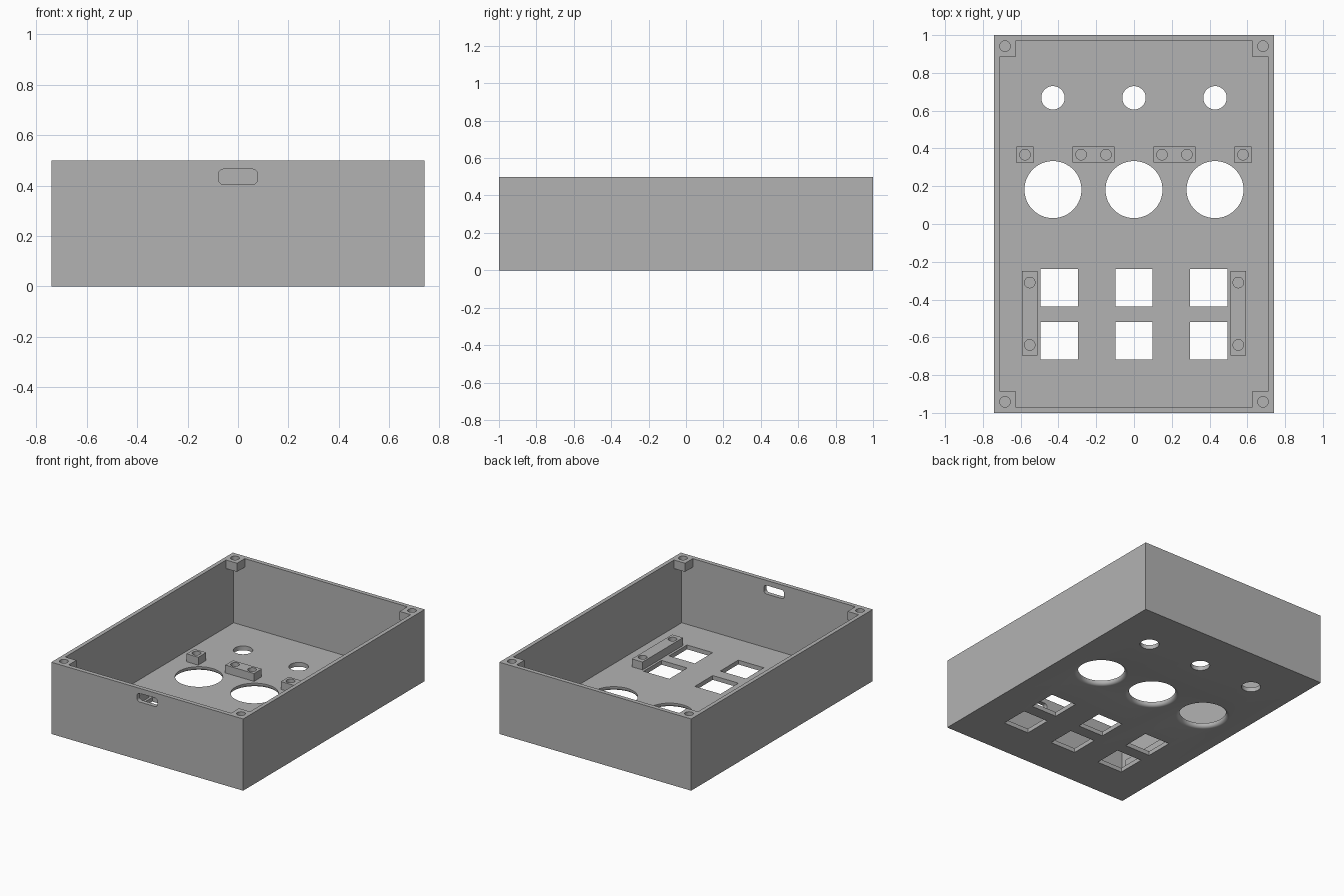
import bpy, bmesh
from math import cos, sin, pi, radians

if "Cube" in bpy.data.objects:
    bpy.data.objects.remove(bpy.data.objects["Cube"], do_unlink=True)

HX, HY, TOP = 0.74, 1.0, 0.5       # outer half sizes and height
IX, IY, FLOOR = 0.712, 0.97, 0.03  # cavity half sizes and floor level
PX, PY, POST = 0.627, 0.885, 0.44  # corner boss inner edges and underside
SCREW = 0.028

grey = bpy.data.materials.new("plain grey")
grey.use_nodes = True
grey.diffuse_color = (0.45, 0.45, 0.45, 1)
grey.node_tree.nodes["Principled BSDF"].inputs["Base Color"].default_value = (0.45, 0.45, 0.45, 1)


def loft(name, rings):
    """Closed solid through stacked rings of 3D points."""
    bm = bmesh.new()
    loops = [[bm.verts.new(p) for p in ring] for ring in rings]
    n = len(loops[0])
    for a, b in zip(loops, loops[1:]):
        for i in range(n):
            j = (i + 1) % n
            bm.faces.new((a[i], a[j], b[j], b[i]))
    bm.faces.new(loops[0][::-1])
    bm.faces.new(loops[-1])
    bmesh.ops.recalc_face_normals(bm, faces=bm.faces)
    mesh = bpy.data.meshes.new(name)
    bm.to_mesh(mesh)
    bm.free()
    mesh.materials.append(grey)
    obj = bpy.data.objects.new(name, mesh)
    bpy.context.collection.objects.link(obj)
    return obj


def prism(name, outline, z0, z1):
    return loft(name, [[(x, y, z) for x, y in outline] for z in (z0, z1)])


def box(name, x0, x1, y0, y1, z0, z1):
    return prism(name, [(x0, y0), (x1, y0), (x1, y1), (x0, y1)], z0, z1)


def circle(x, y, r, n=48):
    return [(x + r * cos(2 * pi * i / n), y + r * sin(2 * pi * i / n)) for i in range(n)]


def cut(obj, cutters):
    """Subtract each cutter from the object and remove the cutter."""
    bpy.ops.object.select_all(action='DESELECT')
    bpy.context.view_layer.objects.active = obj
    obj.select_set(True)
    for c in cutters:
        c.hide_render = True
        mod = obj.modifiers.new("cut", 'BOOLEAN')
        mod.operation, mod.solver, mod.object = 'DIFFERENCE', 'EXACT', c
        bpy.ops.object.modifier_apply(modifier=mod.name)
        bpy.data.objects.remove(c, do_unlink=True)
    bpy.ops.object.shade_smooth_by_angle(angle=radians(30))


# Case: open tray, with the upper cavity notched to leave the corner bosses
case = box("case", -HX, HX, -HY, HY, 0, TOP)
notched = [(IX, -PY), (IX, PY), (PX, PY), (PX, IY)]
notched += [(-x, y) for x, y in notched[::-1]]
notched = [(IX, PY), (PX, PY), (PX, IY)]
notched += [(-x, y) for x, y in notched[::-1]]
notched += [(-x, -y) for x, y in notched]
cutters = [box("cavity", -IX, IX, -IY, IY, FLOOR, POST),
           prism("upper_cavity", notched, POST - 0.02, TOP + 0.05)]

# Corner screw holes
for sx in (-1, 1):
    for sy in (-1, 1):
        cutters.append(prism("corner_hole", circle(sx * 0.683, sy * 0.942, SCREW, 32),
                             POST + 0.005, TOP + 0.05))

# Floor openings: small round, large round with a rounded lower rim, and square
R, F = 0.151, 0.024
for col in (-1, 0, 1):
    cx = col * 0.429
    cutters.append(prism("small_hole", circle(cx, 0.668, 0.062), -0.05, 0.1))
    profile = [(R + F, -0.05)]
    for i in range(7):
        a = i / 6 * pi / 2
        profile.append((R + F - F * sin(a), F - F * cos(a)))
    profile.append((R, 0.1))
    cutters.append(loft("large_hole", [[(x, y, z) for x, y in circle(cx, 0.182, r, 64)]
                                       for r, z in profile]))
    for cy in (-0.337, -0.618):
        sx = col * 0.395
        cutters.append(box("square_hole", sx - 0.099, sx + 0.099, cy - 0.099, cy + 0.099, -0.05, 0.1))

# Rounded slot through the front wall
slot = []
r = 0.02
for k, (sx, sz) in enumerate([(1, 1), (-1, 1), (-1, -1), (1, -1)]):
    for i in range(7):
        a = (k + i / 6) * pi / 2
        slot.append((sx * (0.078 - r) + r * cos(a), 0.435 + sz * (0.03 - r) + r * sin(a)))
cutters.append(loft("slot", [[(x, y, z) for x, z in slot] for y in (-HY - 0.05, -IY + 0.05)]))
cut(case, cutters)


# Mounting blocks on the floor, mirrored left and right
def mount(name, x0, x1, y0, y1, holes):
    for side, s in (("left", 1), ("right", -1)):
        xa, xb = sorted((s * x0, s * x1))
        block = box(side + "_" + name, xa, xb, y0, y1, FLOOR - 0.005, 0.085)
        cut(block, [prism("screw_hole", circle(s * x, y, SCREW, 32), FLOOR + 0.005, 0.12)
                    for x, y in holes])


mount("outer_mount", 0.532, 0.622, 0.322, 0.41, [(0.577, 0.367)])
mount("inner_mount", 0.104, 0.326, 0.325, 0.41, [(0.148, 0.367), (0.28, 0.367)])
mount("long_mount", 0.51, 0.593, -0.695, -0.25, [(0.552, -0.31), (0.552, -0.64)])
